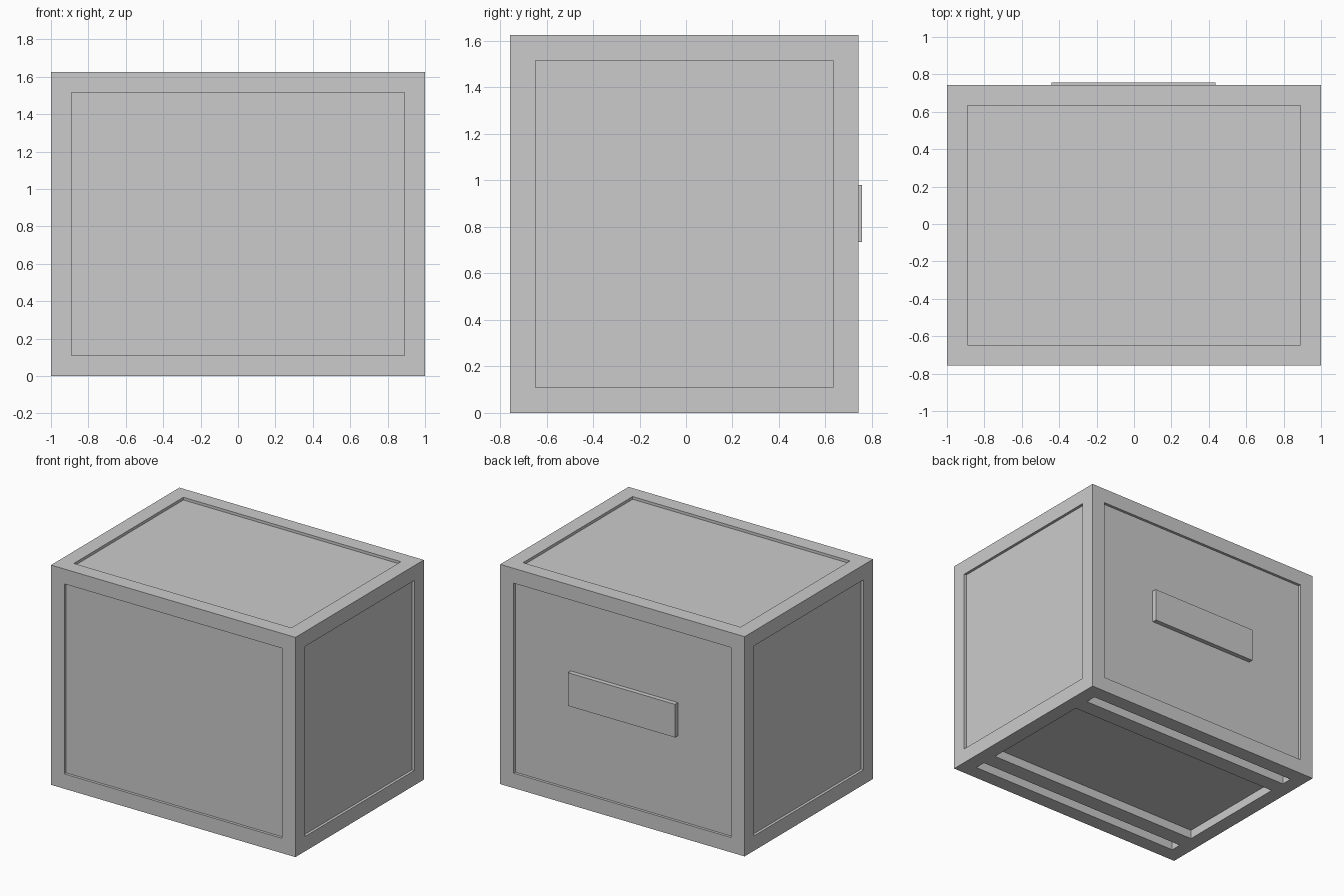
import bpy, bmesh
from mathutils import Matrix, Vector

if "Cube" in bpy.data.objects:
    bpy.data.objects.remove(bpy.data.objects["Cube"])


def link(name, bm):
    mesh = bpy.data.meshes.new(name)
    bmesh.ops.recalc_face_normals(bm, faces=bm.faces)
    bm.to_mesh(mesh)
    bm.free()
    obj = bpy.data.objects.new(name, mesh)
    bpy.context.collection.objects.link(obj)
    return obj


def box_bm(lo, hi):
    lo, hi = Vector(lo), Vector(hi)
    bm = bmesh.new()
    bmesh.ops.create_cube(bm, size=1, matrix=Matrix.Translation((lo + hi) / 2)
                          @ Matrix.Diagonal((*(hi - lo), 1)))
    return bm


FRONT, BACK, HEIGHT = -0.757, 0.743, 1.625
RIM, PANEL_DEPTH, BASE_DEPTH = 0.11, 0.02, 0.066

# Crate body: every side has a flat rim around a recessed panel
bm = box_bm((-1, FRONT, 0), (1, BACK, HEIGHT))
bm.normal_update()
panels = list(bm.faces)
bmesh.ops.inset_individual(bm, faces=panels, thickness=RIM, use_even_offset=True)
bm.normal_update()
normals = [f.normal.copy() for f in panels]
sunk = bmesh.ops.extrude_discrete_faces(bm, faces=panels)["faces"]
for face in sunk:
    face.normal_update()
    n = face.normal.copy()
    depth = BASE_DEPTH if n.z < -0.5 else PANEL_DEPTH
    bmesh.ops.translate(bm, verts=face.verts, vec=-n * depth)
link("crate_body", bm)

# Two runners across the base recess, flush with the bottom rim
mid = (FRONT + BACK) / 2
for name, side in (("back_runner", 1), ("front_runner", -1)):
    y0, y1 = sorted((mid + side * 0.437, mid + side * 0.558))
    link(name, box_bm((-1 + RIM, y0, 0), (1 - RIM, y1, BASE_DEPTH)))

# Plain plate standing proud of the back panel
link("back_plate", box_bm((-0.44, BACK - PANEL_DEPTH, 0.735), (0.437, 0.757, 0.98)))
